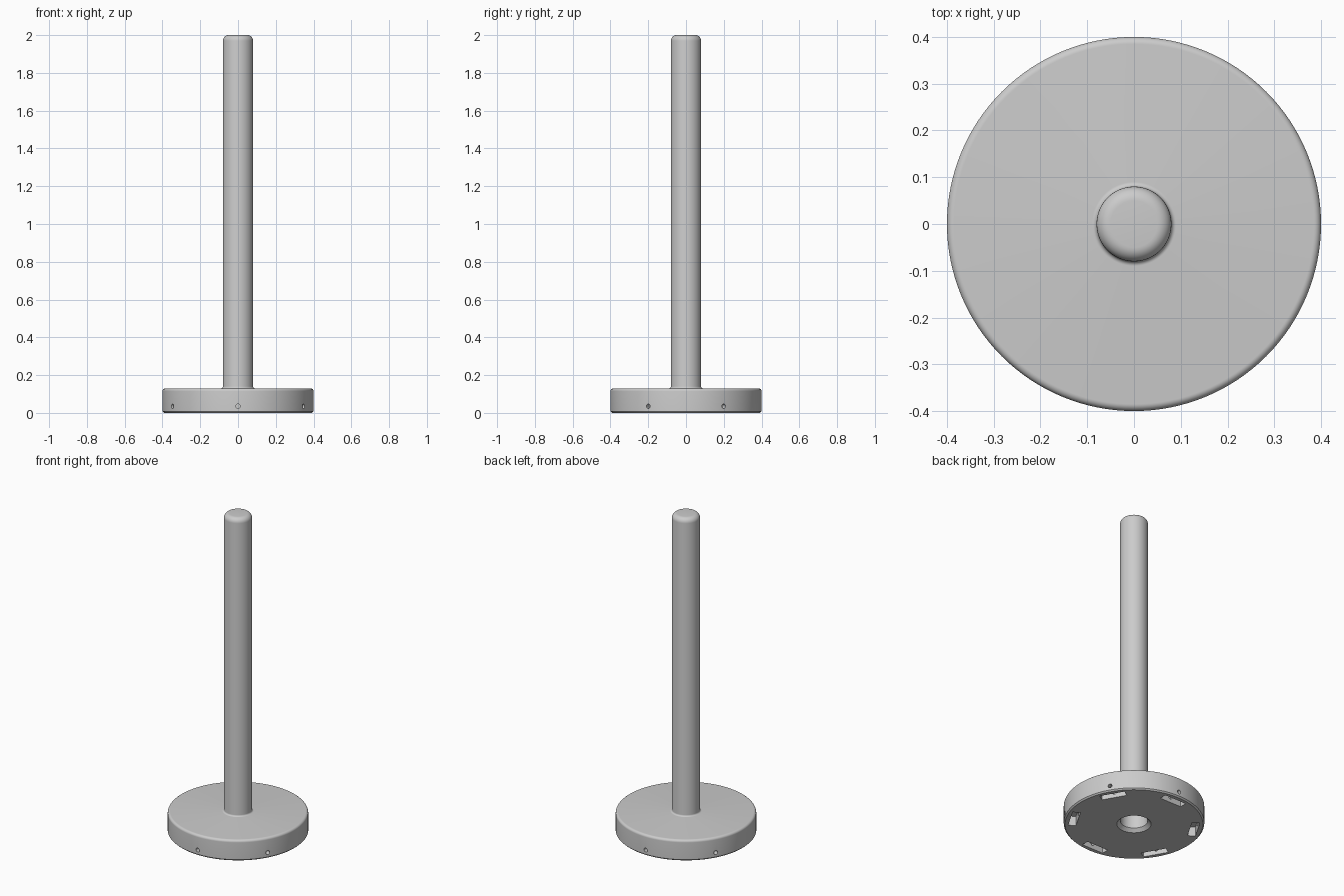
import bpy, bmesh
from math import sin, cos, pi, radians
from mathutils import Matrix, Vector

cube = bpy.data.objects.get("Cube")
if cube:
    bpy.data.objects.remove(cube)

SEGMENTS = 128
SLOTS = 6

grey = bpy.data.materials.new("plain grey")
grey.use_nodes = True
COLOUR = (0.6, 0.6, 0.6, 1)
grey.diffuse_color = COLOUR
grey.node_tree.nodes["Principled BSDF"].inputs["Base Color"].default_value = COLOUR


def make_object(name, bm):
    bmesh.ops.recalc_face_normals(bm, faces=bm.faces)
    mesh = bpy.data.meshes.new(name)
    bm.to_mesh(mesh)
    bm.free()
    mesh.materials.append(grey)
    obj = bpy.data.objects.new(name, mesh)
    bpy.context.collection.objects.link(obj)
    return obj


def arc(cx, cz, radius, start, end, steps=8):
    """Rounded corner of a profile, angles in degrees."""
    angles = [radians(start + (end - start) * i / steps) for i in range(steps + 1)]
    return [(cx + radius * cos(a), cz + radius * sin(a)) for a in angles]


def lathe(name, profile):
    bm = bmesh.new()
    verts = [bm.verts.new((r, 0, z)) for r, z in profile]
    edges = [bm.edges.new(pair) for pair in zip(verts, verts[1:])]
    bmesh.ops.spin(bm, geom=verts + edges, cent=(0, 0, 0), axis=(0, 0, 1),
                   angle=2 * pi, steps=SEGMENTS, use_merge=True)
    bmesh.ops.remove_doubles(bm, verts=bm.verts, dist=1e-5)
    return make_object(name, bm)


def ring_turns():
    return [Matrix.Rotation(radians(30) + 2 * pi * i / SLOTS, 4, "Z")
            for i in range(SLOTS)]


# Round base with a chamfered socket underneath, and the post rising from it
profile = [(0, 0.11), (0.078, 0.11), (0.078, 0.02), (0.098, 0), (0.392, 0), (0.4, 0.008)]
profile += arc(0.385, 0.115, 0.015, 0, 90)
profile += arc(0.09, 0.14, 0.01, 270, 180)
profile += arc(0.05, 1.97, 0.03, 0, 90)
profile += [(0, 2)]
stand = lathe("base_and_post", profile)

# Rectangular pockets in the underside, near the rim
bm = bmesh.new()
for turn in ring_turns():
    place = turn @ Matrix.Translation((0.345, 0, 0.02)) @ Matrix.Diagonal((0.045, 0.15, 0.08, 1))
    bmesh.ops.create_cube(bm, size=1, matrix=place)
pocket_cutter = make_object("pocket_cutter", bm)

# Small radial holes through the rim into the pockets
bm = bmesh.new()
for turn in ring_turns():
    place = turn @ Matrix.Translation((0.37, 0, 0.035)) @ Matrix.Rotation(pi / 2, 4, "Y")
    bmesh.ops.create_cone(bm, cap_ends=True, segments=20, radius1=0.012,
                          radius2=0.012, depth=0.12, matrix=place)
hole_cutter = make_object("hole_cutter", bm)

for cutter in (pocket_cutter, hole_cutter):
    cutter.hide_render = True
    cut = stand.modifiers.new(cutter.name, "BOOLEAN")
    cut.operation = "DIFFERENCE"
    cut.solver = "EXACT"
    cut.object = cutter

# Bake the cuts, drop the cutters and shade smooth
graph = bpy.context.evaluated_depsgraph_get()
baked = bpy.data.meshes.new_from_object(stand.evaluated_get(graph))
stand.modifiers.clear()
stand.data = baked
for cutter in (pocket_cutter, hole_cutter):
    bpy.data.objects.remove(cutter)

for obj in bpy.context.selected_objects:
    obj.select_set(False)
bpy.context.view_layer.objects.active = stand
stand.select_set(True)
bpy.ops.object.shade_smooth_by_angle(angle=radians(30))
